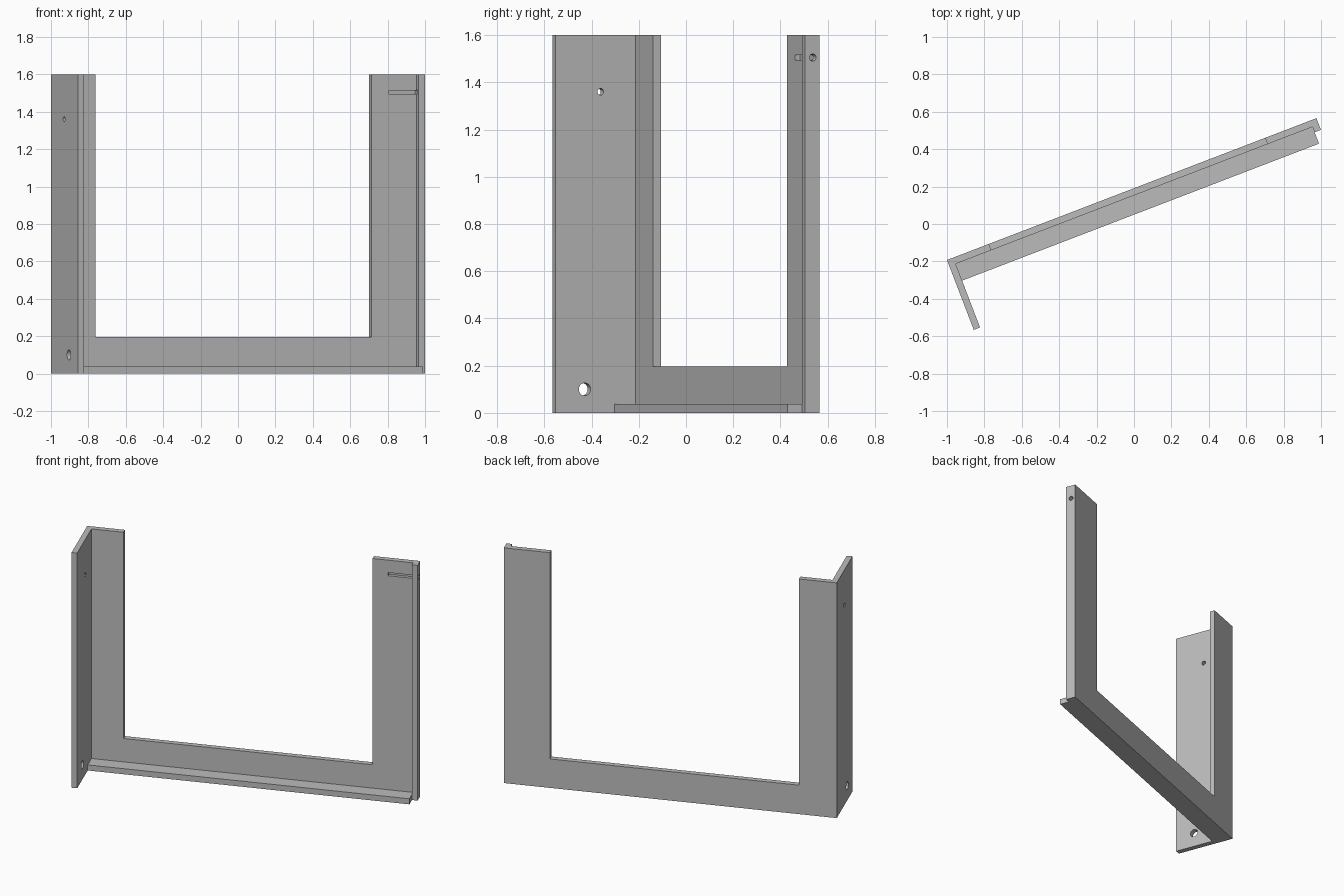
import bpy, bmesh
from math import radians
from mathutils import Matrix

if "Cube" in bpy.data.objects:
    bpy.data.objects.remove(bpy.data.objects["Cube"])

LENGTH, HEIGHT, THICK = 2.116, 1.6, 0.036
FLANGE, LIP, LEDGE = 0.4, 0.067, 0.132
# local frame: x along the back plate, -y out of its front face
PLACE = Matrix.Translation((-1, -0.1925, 0)) @ Matrix.Rotation(radians(21), 4, 'Z')

grey = bpy.data.materials.new("plain_grey")
grey.use_nodes = True
grey.diffuse_color = (0.5, 0.5, 0.5, 1)
grey.node_tree.nodes["Principled BSDF"].inputs["Base Color"].default_value = (0.5, 0.5, 0.5, 1)


def finish(name, bm):
    bmesh.ops.recalc_face_normals(bm, faces=bm.faces)
    mesh = bpy.data.meshes.new(name)
    bm.to_mesh(mesh)
    bm.free()
    mesh.materials.append(grey)
    obj = bpy.data.objects.new(name, mesh)
    obj.matrix_world = PLACE
    bpy.context.collection.objects.link(obj)
    return obj


def prism(name, outline, z0, z1):
    bm = bmesh.new()
    face = bm.faces.new([bm.verts.new((x, -d, z0)) for x, d in outline])
    top = bmesh.ops.extrude_face_region(bm, geom=[face])["geom"]
    verts = [v for v in top if isinstance(v, bmesh.types.BMVert)]
    bmesh.ops.translate(bm, verts=verts, vec=(0, 0, z1 - z0))
    return finish(name, bm)


def box(name, x0, x1, d0, d1, z0, z1):
    return prism(name, [(x0, d0), (x1, d0), (x1, d1), (x0, d1)], z0, z1)


def drill(name, x, depth, z, radius):
    bm = bmesh.new()
    turn = Matrix.Translation((x, -depth, z)) @ Matrix.Rotation(radians(90), 4, 'Y')
    bmesh.ops.create_cone(bm, cap_ends=True, segments=32, radius1=radius,
                          radius2=radius, depth=THICK * 2, matrix=turn)
    return finish(name, bm)


# Back plate with a deep side flange and a shallow lip, as one channel
end = LENGTH - THICK
frame = prism("frame", [(0, 0), (LENGTH, 0), (LENGTH, LIP), (end, LIP),
                        (end, THICK), (THICK, THICK), (THICK, FLANGE), (0, FLANGE)], 0, HEIGHT)

# Window opening, holes and latch groove
cutters = [
    box("window_cutter", 0.24, 1.822, -0.1, 0.2, 0.197, 2),
    drill("large_hole_cutter", 0.018, 0.267, 0.1, 0.027),
    drill("small_hole_cutter", 0.018, 0.195, 1.36, 0.014),
    box("groove_cutter", 1.921, end, 0.014, THICK + 0.01, 1.494, 1.515),
    drill("lip_hole_cutter", LENGTH, 0.031, 1.505, 0.015),
]
bpy.context.view_layer.objects.active = frame
for cutter in cutters:
    cutter.hide_render = True
    mod = frame.modifiers.new(cutter.name, 'BOOLEAN')
    mod.operation = 'DIFFERENCE'
    mod.solver = 'EXACT'
    mod.object = cutter
    bpy.ops.object.modifier_apply(modifier=mod.name)
for cutter in cutters:
    bpy.data.objects.remove(cutter)

# Shelf along the foot of the plate
box("bottom_ledge", THICK, end, THICK, LEDGE, 0, 0.038)
